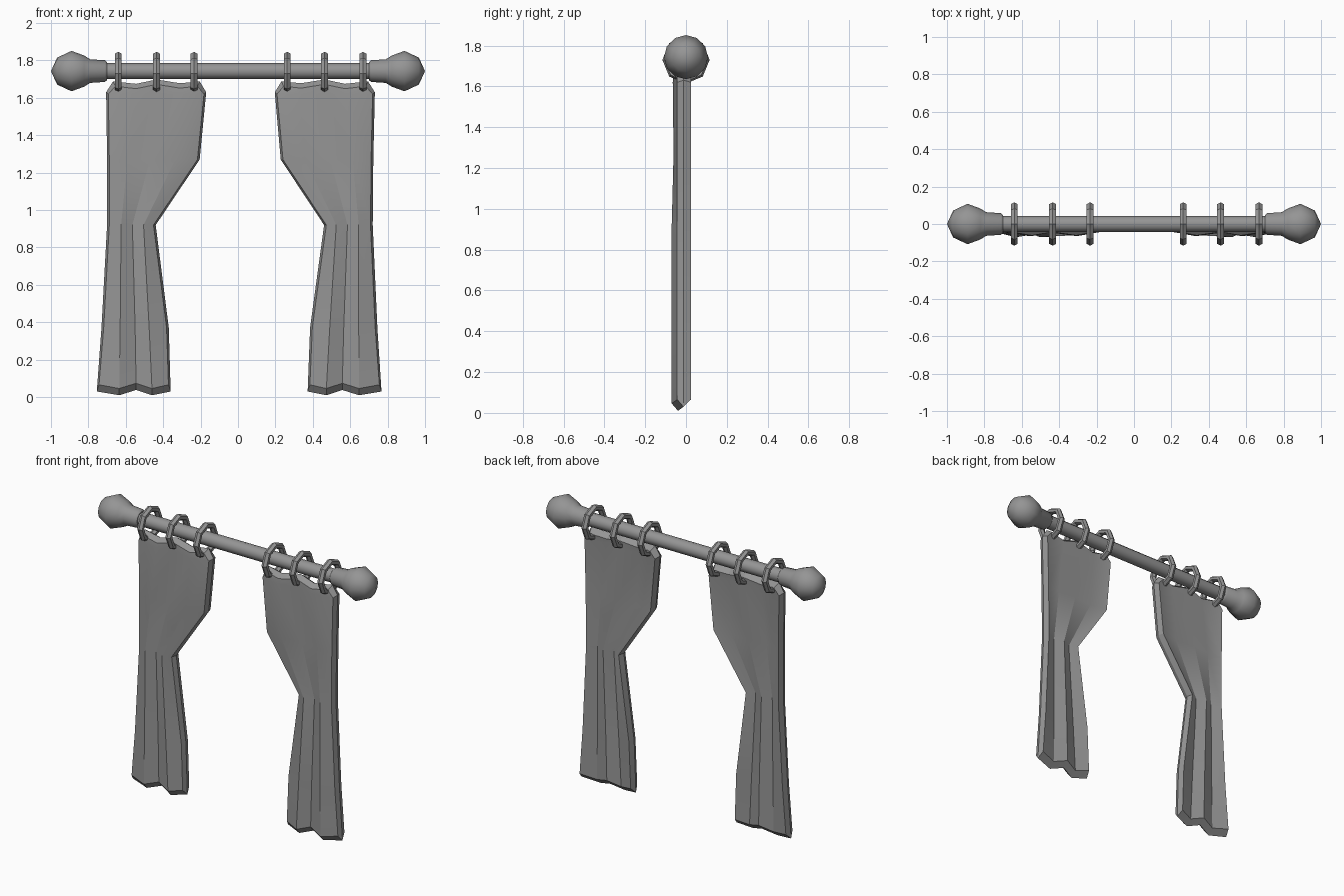
import bpy, bmesh, math
from mathutils import Matrix, Vector

if "Cube" in bpy.data.objects:
    bpy.data.objects.remove(bpy.data.objects["Cube"])

grey = bpy.data.materials.new("plain grey")
grey.use_nodes = True
GREY = (0.3, 0.3, 0.3, 1)
grey.diffuse_color = GREY
grey.node_tree.nodes["Principled BSDF"].inputs["Base Color"].default_value = GREY

ROD_Z = 1.743


def finish(name, bm, angle):
    bmesh.ops.recalc_face_normals(bm, faces=bm.faces)
    mesh = bpy.data.meshes.new(name)
    bm.to_mesh(mesh)
    bm.free()
    obj = bpy.data.objects.new(name, mesh)
    bpy.context.collection.objects.link(obj)
    mesh.materials.append(grey)
    bpy.ops.object.select_all(action='DESELECT')
    obj.select_set(True)
    bpy.context.view_layer.objects.active = obj
    bpy.ops.object.shade_smooth_by_angle(angle=math.radians(angle))
    return obj


def lathe_x(name, profile, side, angle, sides=12):
    """Revolve (x, radius) points around the rod axis."""
    bm = bmesh.new()
    verts = [bm.verts.new((side * x, 0, ROD_Z + r)) for x, r in profile]
    edges = [bm.edges.new(pair) for pair in zip(verts, verts[1:])]
    bmesh.ops.spin(bm, geom=verts + edges, cent=(0, 0, ROD_Z), axis=(1, 0, 0),
                   angle=math.tau, steps=sides, use_duplicate=False)
    bmesh.ops.remove_doubles(bm, verts=bm.verts, dist=0.0005)
    return finish(name, bm, angle)


def ring(name, x):
    """Octagonal ring with a six-sided section, hung around the rod."""
    bm = bmesh.new()
    loops = []
    for i in range(8):
        a = math.tau * i / 8
        loop = []
        for j in range(6):
            b = math.tau * j / 6
            r = 0.096 + 0.02 * math.cos(b)
            loop.append(bm.verts.new((x + 0.021 * math.sin(b), r * math.cos(a),
                                      ROD_Z - 0.013 + r * math.sin(a))))
        loops.append(loop)
    for i in range(8):
        p, q = loops[i], loops[(i + 1) % 8]
        for j in range(6):
            k = (j + 1) % 6
            bm.faces.new((p[j], q[j], q[k], p[k]))
    finish(name, bm, 25)


# Curtain rows: height, pleat depth, x of the outer edge, folds and inner edge
ROWS = [
    (0.03, 0.027, (-.755, -.635, -.545, -.46, -.36)),
    (0.37, 0.027, (-.73, -.63, -.55, -.475, -.37)),
    (0.92, 0.027, (-.70, -.625, -.565, -.505, -.44)),
    (1.27, 0.018, (-.70, -.59, -.47, -.335, -.205)),
    (1.63, 0.022, (-.705, -.55, -.435, -.305, -.17)),
    (1.688, 0.018, (-.668, -.545, -.435, -.31, -.205)),
]
HEM_DROP = (0, -.02, .008, -.02, 0)
TOP_DIP = (0, -.013, .01, -.01, 0)


def curtain(name, side):
    """Pleated front and back sheets joined by a raised ridge round the edge."""
    bm = bmesh.new()
    last = len(ROWS) - 1

    def vert(row, col, y, inset):
        z, depth, xs = ROWS[row]
        x = xs[col]
        if col in (0, 4):
            x += inset * 0.012 * (1 if col == 0 else -1)
        if row == 0:
            z += HEM_DROP[col] + inset * 0.036
        elif row == last:
            z += TOP_DIP[col] - inset * 0.026
        elif row == last - 1:
            z -= inset * 0.01
        if col % 2:
            y -= depth
        shift = 0.012 + 0.009 * z if side > 0 else 0
        return bm.verts.new((-side * x + shift, y, z))

    def sheet(y):
        grid = [[vert(r, c, y, 1) for c in range(5)] for r in range(last + 1)]
        for r in range(last):
            for c in range(4):
                bm.faces.new((grid[r][c], grid[r][c + 1],
                              grid[r + 1][c + 1], grid[r + 1][c]))
        return grid

    front, back = sheet(-0.043), sheet(0.025)
    border = ([(0, c) for c in range(5)] + [(r, 4) for r in range(1, last)]
              + [(last, c) for c in range(4, -1, -1)]
              + [(r, 0) for r in range(last - 1, 0, -1)])
    ridge = [vert(r, c, -0.012, 0) for r, c in border]
    for i, (r, c) in enumerate(border):
        j = (i + 1) % len(border)
        r2, c2 = border[j]
        for grid in (front, back):
            bm.faces.new((grid[r][c], grid[r2][c2], ridge[j], ridge[i]))
    finish(name, bm, 22)


# Rod
lathe_x("rod", [(-0.72, 0), (-0.72, 0.043), (0.72, 0.043), (0.72, 0)], 1, 35)

# Finials: collar running into a faceted ball
FINIAL = [(0.70, 0), (0.70, 0.048), (0.712, 0.058), (0.79, 0.063),
          (0.822, 0.083), (0.89, 0.108), (0.967, 0.072), (1.0, 0.0)]
for label, side in (("left", 1), ("right", -1)):
    lathe_x(label + "_finial", FINIAL, side, 46)
    curtain(label + "_curtain", side)
    for n, x in enumerate((0.64, 0.435, 0.235)):
        ring(f"{label}_ring_{n + 1}", side * x + (0.028 if side > 0 else 0))
